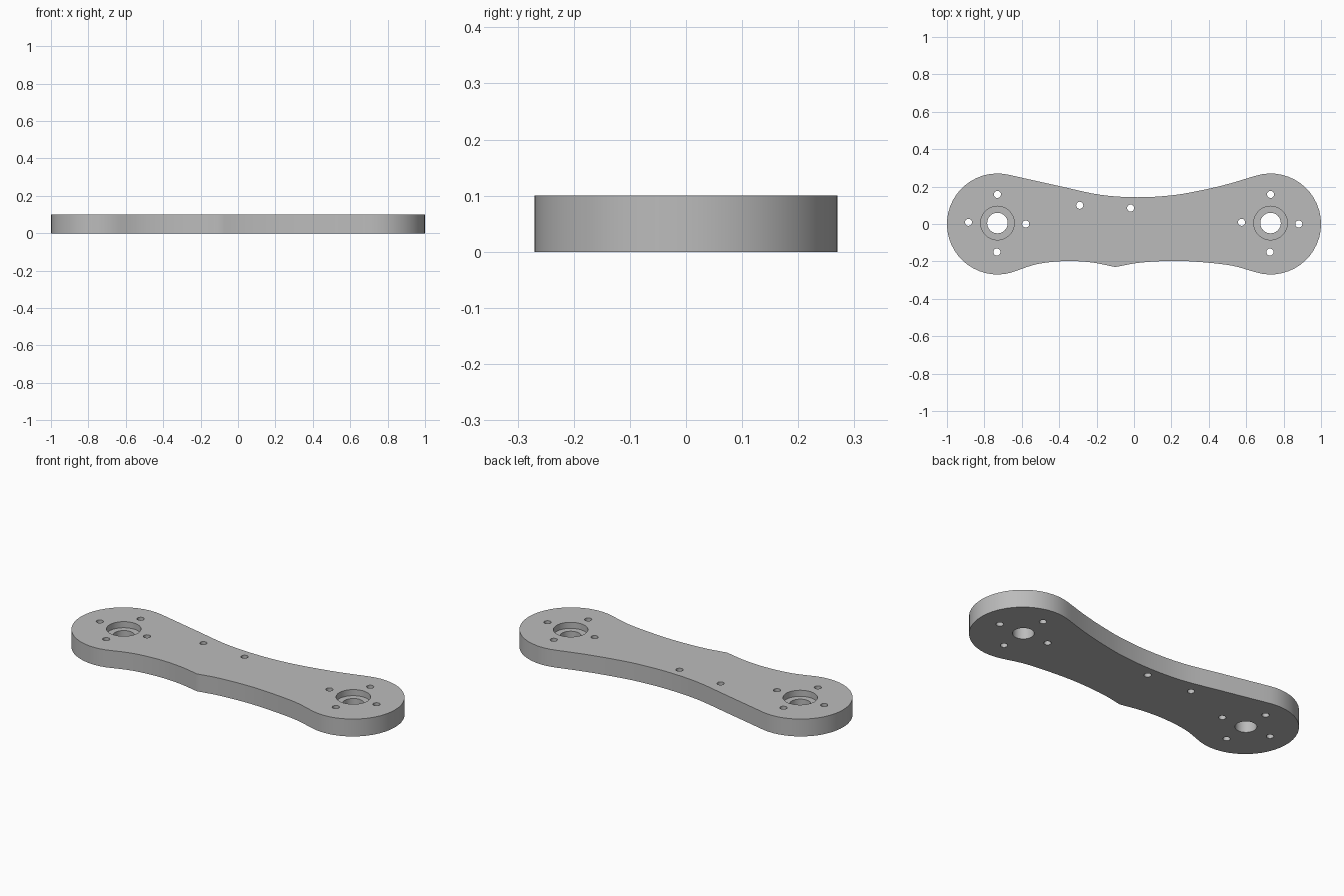
import bpy, bmesh, math
from mathutils import Vector

if "Cube" in bpy.data.objects:
    bpy.data.objects.remove(bpy.data.objects["Cube"])

THICK, END_X, END_R = 0.10, 0.73, 0.27
BORE_FLOOR = 0.065

grey = bpy.data.materials.new("plain_grey")
grey.use_nodes = True
colour = (0.5, 0.5, 0.5, 1)
grey.diffuse_color = colour
grey.node_tree.nodes["Principled BSDF"].inputs["Base Color"].default_value = colour


def arc(cx, start, end, steps=28):
    angles = [math.radians(start + (end - start) * i / steps) for i in range(steps + 1)]
    return [Vector((cx + END_R * math.cos(a), END_R * math.sin(a))) for a in angles]


def smooth_run(points, steps=5):
    """Catmull-Rom curve through the points, without its first and last point."""
    p = [Vector(q) for q in points]
    p = [2 * p[0] - p[1]] + p + [2 * p[-1] - p[-2]]
    out = []
    for a, b, c, d in zip(p, p[1:], p[2:], p[3:]):
        for i in range(steps):
            t = i / steps
            out.append(0.5 * (2 * b + (c - a) * t + (2 * a - 5 * b + 4 * c - d) * t ** 2
                              + (3 * b - a - 3 * c + d) * t ** 3))
    return out[1:]


# Plate outline: two rounded ends joined by a waisted back edge and a kinked front edge
left_end = arc(-END_X, 78, 286)
right_end = arc(END_X, -108, 108)
front_left = smooth_run([left_end[-1], (-0.52, -0.215), (-0.37, -0.198), (-0.23, -0.205), (-0.10, -0.23)])
front_right = smooth_run([(-0.10, -0.23), (0.03, -0.207), (0.20, -0.197), (0.35, -0.203),
                          (0.52, -0.222), right_end[0]])
back = smooth_run([right_end[-1], (0.50, 0.213), (0.35, 0.178), (0.20, 0.153), (0.02, 0.143),
                   (-0.18, 0.156), (-0.40, 0.203), left_end[0]])
outline = left_end + front_left + [Vector((-0.10, -0.23))] + front_right + right_end + back

bm = bmesh.new()
base = bm.faces.new([bm.verts.new((p.x, p.y, 0)) for p in outline])
top = bmesh.ops.extrude_face_region(bm, geom=[base])["geom"]
bmesh.ops.translate(bm, vec=(0, 0, THICK), verts=[v for v in top if isinstance(v, bmesh.types.BMVert)])
bmesh.ops.recalc_face_normals(bm, faces=bm.faces)
mesh = bpy.data.meshes.new("link_plate")
bm.to_mesh(mesh)
bm.free()
plate = bpy.data.objects.new("link_plate", mesh)
bpy.context.collection.objects.link(plate)
mesh.materials.append(grey)
bpy.context.view_layer.objects.active = plate
plate.select_set(True)


def drill(holes, radius, floor=-0.1, sides=32):
    """Cut round holes down to the floor height."""
    cutter_bm = bmesh.new()
    for x, y in holes:
        made = bmesh.ops.create_cone(cutter_bm, cap_ends=True, segments=sides, radius1=radius,
                                     radius2=radius, depth=0.3 - floor)
        bmesh.ops.translate(cutter_bm, verts=made["verts"], vec=(x, y, (0.3 + floor) / 2))
    cutter_mesh = bpy.data.meshes.new("hole_cutter")
    cutter_bm.to_mesh(cutter_mesh)
    cutter_bm.free()
    cutter = bpy.data.objects.new("hole_cutter", cutter_mesh)
    bpy.context.collection.objects.link(cutter)
    cutter.hide_render = True
    mod = plate.modifiers.new("holes", 'BOOLEAN')
    mod.operation, mod.solver, mod.object = 'DIFFERENCE', 'EXACT', cutter
    bpy.ops.object.modifier_apply(modifier=mod.name)
    bpy.data.objects.remove(cutter)


# Counterbored pivot holes at both ends
pivots = [(-END_X, 0.005), (END_X, 0.005)]
drill(pivots, 0.09, BORE_FLOOR, 40)
drill(pivots, 0.055)

# Four screw holes around each pivot, and two along the middle
screws = [(-0.29, 0.10), (-0.018, 0.085)]
for cx in (-END_X, END_X):
    screws += [(cx, 0.158), (cx - 0.003, -0.15), (cx - 0.155, 0.009), (cx + 0.151, 0)]
drill(screws, 0.019, sides=20)

bpy.ops.object.shade_smooth_by_angle(angle=math.radians(30))
